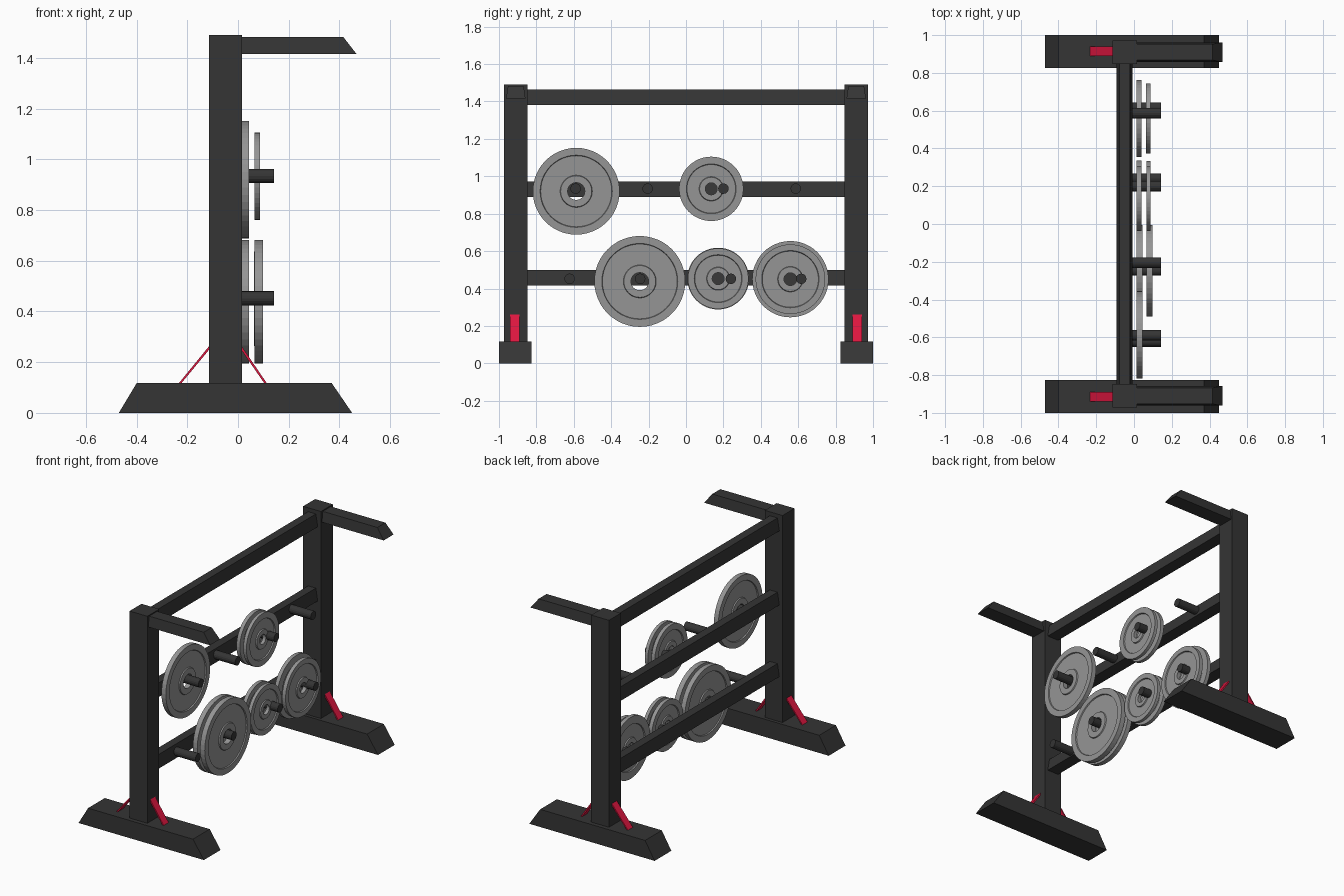
import bpy, bmesh, math
from mathutils import Vector

if "Cube" in bpy.data.objects:
    bpy.data.objects.remove(bpy.data.objects["Cube"])


def material(name, rgb):
    m = bpy.data.materials.new(name)
    m.diffuse_color = (*rgb, 1)
    m.use_nodes = True
    m.node_tree.nodes["Principled BSDF"].inputs["Base Color"].default_value = m.diffuse_color
    return m


DARK = material("dark_steel", (0.035, 0.035, 0.035))
IRON = material("cast_iron", (0.3, 0.3, 0.3))
RED = material("red_paint", (0.72, 0.008, 0.05))


def finish(bm, name, mat):
    bmesh.ops.recalc_face_normals(bm, faces=bm.faces)
    me = bpy.data.meshes.new(name)
    bm.to_mesh(me)
    bm.free()
    me.materials.append(mat)
    ob = bpy.data.objects.new(name, me)
    bpy.context.collection.objects.link(ob)
    return ob


def loft(name, start, end, mat):
    """Solid between two matching outlines of 3D points."""
    bm = bmesh.new()
    a = [bm.verts.new(p) for p in start]
    b = [bm.verts.new(p) for p in end]
    n = len(a)
    bm.faces.new(a)
    bm.faces.new(b)
    for i in range(n):
        bm.faces.new((a[i], a[(i + 1) % n], b[(i + 1) % n], b[i]))
    return finish(bm, name, mat)


def extrude_y(name, profile, y0, y1, mat):
    return loft(name, [(x, y0, z) for x, z in profile],
                [(x, y1, z) for x, z in profile], mat)


def lathe_x(name, profile, x, y, z, sides, mat, closed):
    """Revolve (radius, x offset) points about an axis along x."""
    bm = bmesh.new()
    rings = []
    for r, dx in profile:
        angles = [2 * math.pi * i / sides for i in range(sides)]
        rings.append([bm.verts.new((x + dx, y + r * math.cos(t), z + r * math.sin(t)))
                      for t in angles])
    pairs = list(zip(rings, rings[1:]))
    if closed:
        pairs.append((rings[-1], rings[0]))
    else:
        bm.faces.new(rings[0])
        bm.faces.new(rings[-1])
    for a, b in pairs:
        for i in range(sides):
            j = (i + 1) % sides
            bm.faces.new((a[i], a[j], b[j], b[i]))
    return finish(bm, name, mat)


# Side frames: foot, post, overhanging arm and red braces
for side, s in (("left", -1), ("right", 1)):
    extrude_y(f"foot_{side}", [(-0.47, 0), (0.45, 0), (0.37, 0.117), (-0.40, 0.117)],
              s * 0.825, s * 1.0, DARK)
    extrude_y(f"post_{side}", [(-0.115, 0.115), (0.015, 0.115), (0.015, 1.49), (-0.115, 1.49)],
              s * 0.847, s * 0.972, DARK)
    yc = s * 0.91
    loft(f"arm_{side}",
         [(0.01, yc - 0.052, 1.415), (0.01, yc + 0.052, 1.415),
          (0.01, yc + 0.042, 1.483), (0.01, yc - 0.042, 1.483)],
         [(0.468, yc - 0.052, 1.415), (0.468, yc + 0.052, 1.415),
          (0.415, yc + 0.042, 1.483), (0.415, yc - 0.042, 1.483)], DARK)
    for end, xt, xb, t in (("back", -0.115, -0.235, -0.01), ("front", 0.015, 0.115, 0.01)):
        extrude_y(f"brace_{side}_{end}",
                  [(xt - t, 0.26), (xt, 0.262), (xb, 0.115), (xb - t, 0.115)],
                  s * 0.889, s * 0.941, RED)

# Tapered cross bars
for name, z0, z1 in (("top_bar", 1.382, 1.464), ("middle_bar", 0.89, 0.972),
                     ("lower_bar", 0.415, 0.498)):
    extrude_y(name, [(-0.092, z0), (-0.008, z0), (-0.022, z1), (-0.078, z1)],
              -0.85, 0.85, DARK)

# Storage pegs
for row, z, ys in (("upper", 0.934, (-0.59, -0.205, 0.2, 0.587)),
                   ("lower", 0.452, (-0.622, -0.245, 0.24, 0.616))):
    for i, y in enumerate(ys):
        lathe_x(f"peg_{row}_{i + 1}", [(0.028, -0.04), (0.028, 0.142)],
                0, y, z, 16, DARK, False)


# Weight plates: raised rim, recessed web, raised hub, through hole
def plate(name, x, y, z, r, rim, hub, hole, th):
    h, w = th / 2, th / 2 - 0.007
    front = [(hole, h), (hub - 0.003, h), (hub, w), (rim, w), (rim + 0.003, h), (r, h)]
    back = [(a, -b) for a, b in reversed(front)]
    lathe_x(name, front + back, x, y, z, 48, IRON, True)


stacks = [("large_plate_upper", -0.587, 0.92, 0.19, 0.086, 0.046,
           [(0.028, 0.232, 0.032)]),
          ("medium_plate_upper", 0.135, 0.933, 0.13, 0.065, 0.032,
           [(0.027, 0.172, 0.025), (0.076, 0.172, 0.022)]),
          ("large_plate_lower", -0.247, 0.438, 0.2, 0.088, 0.047,
           [(0.028, 0.243, 0.032), (0.082, 0.243, 0.034)]),
          ("small_plate_lower", 0.172, 0.453, 0.125, 0.062, 0.032,
           [(0.027, 0.165, 0.025), (0.076, 0.162, 0.022)]),
          ("medium_plate_lower", 0.558, 0.45, 0.15, 0.068, 0.034,
           [(0.027, 0.204, 0.025), (0.076, 0.186, 0.025)])]
for name, y, z, rim, hub, hole, discs in stacks:
    for i, (x, r, th) in enumerate(discs):
        plate(f"{name}_{i + 1}", x, y, z, r, rim, hub, hole, th)
